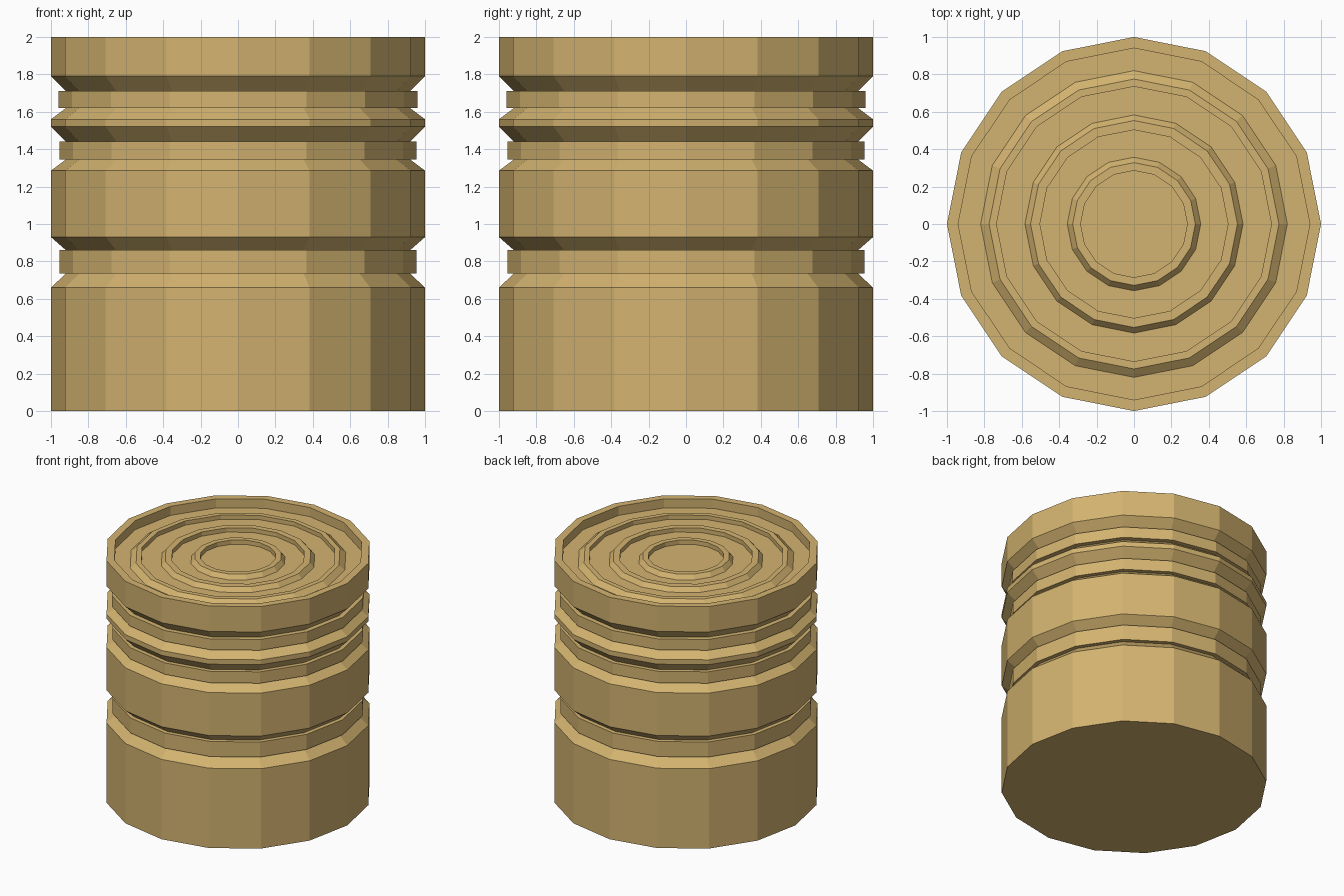
import bpy, bmesh
from math import cos, sin, tau

if "Cube" in bpy.data.objects:
    bpy.data.objects.remove(bpy.data.objects["Cube"])

SIDES = 16

# Outer wall: base, then three grooves, each with a raised band inside
profile = [(1, 0)]
for lower, band_low, band_high, upper, neck, band in (
        (0.66, 0.735, 0.86, 0.93, 0.92, 0.955),
        (1.285, 1.345, 1.44, 1.52, 0.92, 0.955),
        (1.56, 1.62, 1.71, 1.79, 0.92, 0.96)):
    profile += [(1, lower), (neck, band_low), (band, band_low),
                (band, band_high), (neck, band_high), (1, upper)]

# Top rim, recessed face and three concentric ridges
FLOOR, RIDGE = 1.925, 1.96
profile += [(1, 2), (0.94, 2), (0.94, FLOOR)]
for outer, crest, inner in ((0.82, 0.775, 0.735),
                            (0.583, 0.553, 0.503),
                            (0.357, 0.328, 0.285)):
    profile += [(outer, FLOOR), (crest, RIDGE), (inner, RIDGE), (inner, FLOOR)]

# Revolve the profile with flat facets
bm = bmesh.new()
rings = [[bm.verts.new((r * cos(tau * i / SIDES), r * sin(tau * i / SIDES), z))
          for i in range(SIDES)] for r, z in profile]
for a, b in zip(rings, rings[1:]):
    for i in range(SIDES):
        j = (i + 1) % SIDES
        bm.faces.new((a[i], a[j], b[j], b[i]))
bm.faces.new(rings[0][::-1])
bm.faces.new(rings[-1])
bmesh.ops.recalc_face_normals(bm, faces=bm.faces)

mesh = bpy.data.meshes.new("ribbed_can")
bm.to_mesh(mesh)
bm.free()
can = bpy.data.objects.new("ribbed_can", mesh)
bpy.context.collection.objects.link(can)

# Tan finish
tan = bpy.data.materials.new("tan")
tan.diffuse_color = (0.65, 0.45, 0.16, 1)
tan.use_nodes = True
tan.node_tree.nodes["Principled BSDF"].inputs["Base Color"].default_value = tan.diffuse_color
mesh.materials.append(tan)
